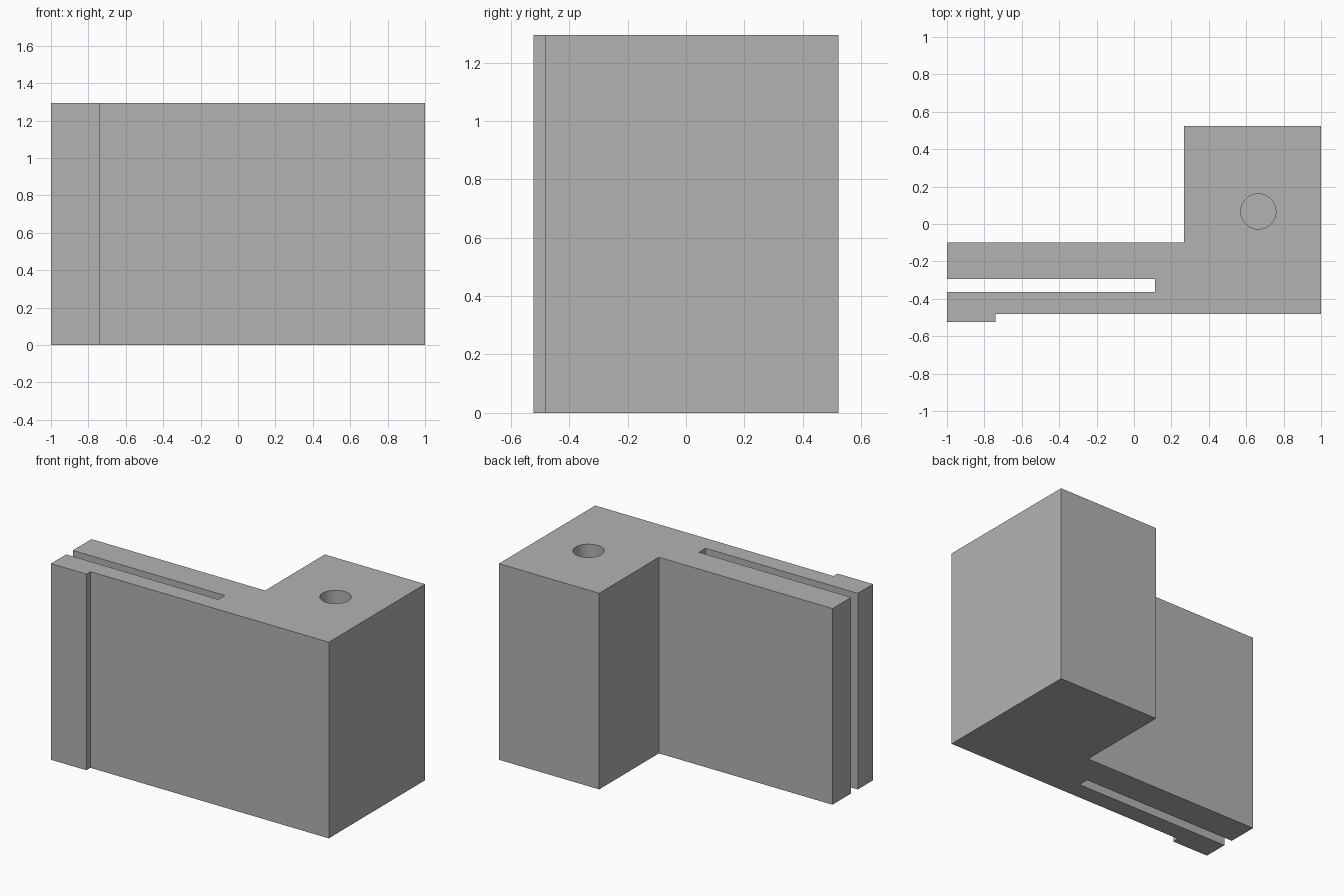
import bpy
import bmesh

default = bpy.data.objects.get("Cube")
if default:
    bpy.data.objects.remove(default, do_unlink=True)

HEIGHT = 1.295

grey = bpy.data.materials.new("plain_grey")
grey.use_nodes = True
colour = (0.45, 0.45, 0.45, 1)
grey.diffuse_color = colour
grey.node_tree.nodes["Principled BSDF"].inputs["Base Color"].default_value = colour


def extrude_profile(name, outline, height):
    """Extrude a closed plan outline upward from z = 0."""
    bm = bmesh.new()
    face = bm.faces.new([bm.verts.new((x, y, 0)) for x, y in outline])
    result = bmesh.ops.extrude_face_region(bm, geom=[face])
    top = [v for v in result["geom"] if isinstance(v, bmesh.types.BMVert)]
    bmesh.ops.translate(bm, verts=top, vec=(0, 0, height))
    bmesh.ops.recalc_face_normals(bm, faces=bm.faces)
    mesh = bpy.data.meshes.new(name)
    bm.to_mesh(mesh)
    bm.free()
    mesh.materials.append(grey)
    obj = bpy.data.objects.new(name, mesh)
    bpy.context.collection.objects.link(obj)
    return obj


# Mounting block with two arms, a through slot between them and a front lip
bracket = extrude_profile("slotted_bracket", [
    (1, -0.481), (1, 0.523), (0.268, 0.523), (0.268, -0.1),
    (-1, -0.1), (-1, -0.295), (0.112, -0.295), (0.112, -0.364),
    (-1, -0.364), (-1, -0.523), (-0.741, -0.523), (-0.741, -0.481),
], HEIGHT)

# Blind round hole in the top of the block
hole_depth = 0.6
bpy.ops.mesh.primitive_cylinder_add(vertices=64, radius=0.094, depth=2 * hole_depth,
                                    location=(0.665, 0.067, HEIGHT))
cutter = bpy.context.object
cutter.name = "hole_cutter"
cutter.data.materials.append(grey)
cutter.hide_render = True
cutter.hide_set(True)

drill = bracket.modifiers.new("drill_hole", 'BOOLEAN')
drill.operation = 'DIFFERENCE'
drill.solver = 'EXACT'
drill.object = cutter

# Bake the cut, drop the cutter and smooth only the round wall
bpy.context.view_layer.update()
evaluated = bracket.evaluated_get(bpy.context.evaluated_depsgraph_get())
bracket.data = bpy.data.meshes.new_from_object(evaluated)
bracket.modifiers.clear()
bpy.data.objects.remove(cutter, do_unlink=True)

bpy.ops.object.select_all(action='DESELECT')
bracket.select_set(True)
bpy.context.view_layer.objects.active = bracket
bpy.ops.object.shade_smooth_by_angle()
